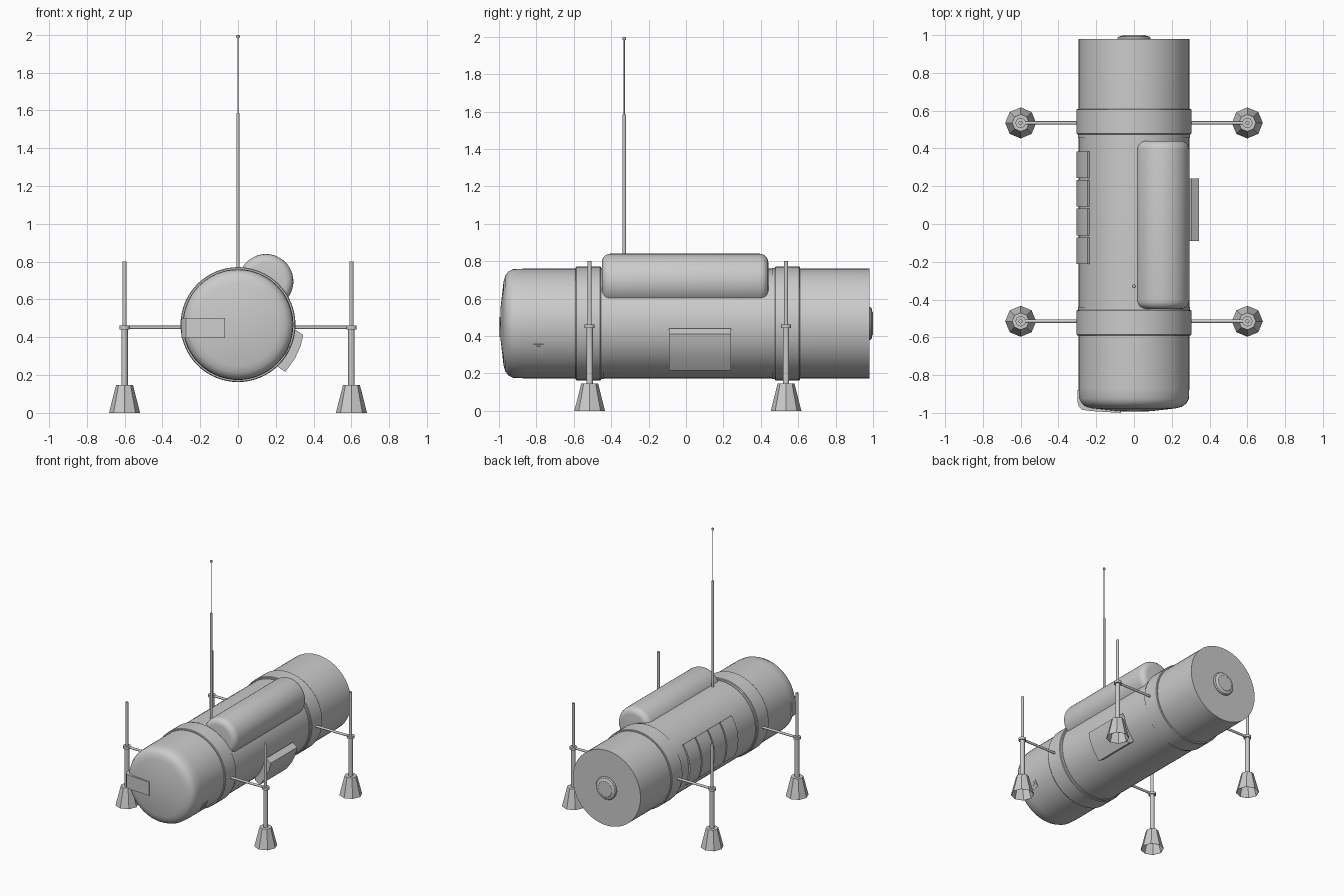
import bpy, bmesh
from math import sin, cos, pi, radians
from mathutils import Vector

if "Cube" in bpy.data.objects:
    bpy.data.objects.remove(bpy.data.objects["Cube"])

CZ = 0.467   # height of the hull axis
R = 0.293    # hull radius


def finish(name, bm, smooth=True, fix=True):
    if fix:
        bmesh.ops.recalc_face_normals(bm, faces=bm.faces)
    me = bpy.data.meshes.new(name)
    bm.to_mesh(me)
    bm.free()
    ob = bpy.data.objects.new(name, me)
    bpy.context.collection.objects.link(ob)
    if smooth:
        bpy.ops.object.select_all(action='DESELECT')
        bpy.context.view_layer.objects.active = ob
        ob.select_set(True)
        bpy.ops.object.shade_smooth_by_angle(angle=radians(35))
    return ob


def lathe(name, profile, origin, axis='Z', n=64, smooth=True, fix=True):
    """Spin (radius, distance) points around an axis; radius 0 closes to a point."""
    bm = bmesh.new()
    o = Vector(origin)

    def place(r, h, a):
        c, s = r * cos(a), r * sin(a)
        return o + Vector({'X': (h, c, s), 'Y': (c, h, s), 'Z': (c, s, h)}[axis])

    rings = []
    for r, h in profile:
        count = 1 if r == 0 else n
        rings.append([bm.verts.new(place(r, h, 2 * pi * i / n)) for i in range(count)])
    for a, b in zip(rings, rings[1:]):
        for i in range(n):
            j = (i + 1) % n
            q = [a[i % len(a)], a[j % len(a)], b[j % len(b)], b[i % len(b)]]
            bm.faces.new(list(dict.fromkeys(q)))
    return finish(name, bm, smooth, fix)


def rod(name, r, h0, h1, origin, axis='Z', n=16):
    return lathe(name, [(0, h0), (r, h0), (r, h1), (0, h1)], origin, axis, n)


def extrude(name, outline, vec, smooth=True):
    """Extrude a closed 3D outline along a vector."""
    bm = bmesh.new()
    face = bm.faces.new([bm.verts.new(p) for p in outline])
    res = bmesh.ops.extrude_face_region(bm, geom=[face])
    bmesh.ops.translate(bm, vec=vec, verts=[v for v in res['geom'] if isinstance(v, bmesh.types.BMVert)])
    bm.faces.ensure_lookup_table()
    if face.is_valid is False or len(bm.faces) < len(outline) + 2:
        bm.faces.new([v for v in bm.verts][:len(outline)])
    return finish(name, bm, smooth)


def hull_plate(name, a0, a1, r0, r1, y0, y1, n=10):
    """Curved plate hugging the hull between two angles (degrees)."""
    angs = [radians(a0 + (a1 - a0) * i / n) for i in range(n + 1)]
    pts = [(r1 * cos(a), y0, CZ + r1 * sin(a)) for a in angs]
    pts += [(r0 * cos(a), y0, CZ + r0 * sin(a)) for a in reversed(angs)]
    return extrude(name, pts, (0, y1 - y0, 0))


# Main hull with shallow rounded nose
hull_axis = (0, 0, CZ)
lathe("hull", [(0, -0.994), (0.09, -0.991), (0.22, -0.976), (0.255, -0.967), (0.278, -0.95),
               (0.29, -0.925), (R, -0.87), (R, 0.98), (0, 0.98)], hull_axis, 'Y')

# Rear hatch button
lathe("rear_port", [(0.088, 0.975), (0.088, 0.985), (0.082, 0.993), (0.066, 0.995),
                    (0.06, 1.0), (0, 1.0)], hull_axis, 'Y', 32)

# Support bands, each with a thin lip on its inner side
for tag, yc, s in (("front", -0.515, 1), ("rear", 0.535, -1)):
    prof = [(0.28, -0.075), (0.3, -0.075), (0.304, -0.07), (0.304, 0.056), (0.3, 0.06),
            (0.297, 0.06), (0.297, 0.076), (0.28, 0.076)]
    lathe(tag + "_band", [(r, yc + s * h) for r, h in prof], hull_axis, 'Y')

# Saddle tank on the upper right
TR = 0.145
cap = [(TR - 0.045 + 0.045 * sin(t * pi / 10), 0.045 * (1 - cos(t * pi / 10))) for t in range(6)]
lathe("side_tank", [(0, -0.45)] + [(r, -0.45 + h) for r, h in cap]
      + [(r, 0.44 - h) for r, h in reversed(cap)] + [(0, 0.44)], (0.148, 0, 0.695), 'Y', 48)

# Equipment box on the lower right
pts = [(0.305, 0.44), (0.345, 0.412), (0.332, 0.355), (0.3, 0.285), (0.25, 0.217), (0.208, 0.245), (0.24, 0.36)]
extrude("equipment_box", [(x, -0.09, z) for x, z in pts], (0, 0.33, 0))

# Four curved panels on the left side
for i in range(4):
    y = -0.212 + i * 0.152
    hull_plate("side_panel_%d" % (i + 1), 144, 206, 0.28, 0.304, y, y + 0.141)

# Small service latch on the right of the nose
hull_plate("latch_plate", -33, -22, 0.28, 0.297, -0.815, -0.762, 4)
hull_plate("latch_handle", -28, -24, 0.28, 0.302, -0.8, -0.777, 2)

# Plate wrapping from the nose onto the left side
outer = [(-0.3, -0.88), (-0.3, -0.935), (-0.293, -0.965), (-0.275, -0.983), (-0.23, -0.99), (-0.07, -1.0)]
inner = [(-0.07, -0.982), (-0.225, -0.972), (-0.262, -0.962), (-0.28, -0.935), (-0.286, -0.88)]
extrude("nose_plate", [(x, y, 0.395) for x, y in outer + inner], (0, 0, 0.107))

# Whip antenna
mast = (0, -0.33, 0)
rod("antenna_base", 0.009, 0.74, 1.585, mast, n=12)
rod("antenna_whip", 0.003, 1.58, 1.985, mast, n=8)
lathe("antenna_tip", [(0, 1.98), (0.008, 1.983), (0.01, 1.99), (0.008, 1.997), (0, 2.0)], mast, n=12)

# Four landing legs: arm, collar, struts and hollow eight-sided foot
for sx, side in ((1, "right"), (-1, "left")):
    for y, end in ((-0.515, "front"), (0.535, "rear")):
        tag = "%s_%s_" % (end, side)
        foot = (sx * 0.6, y, 0)
        rod(tag + "arm", 0.009, sx * 0.28, sx * 0.625, (0, y, 0.452), 'X')
        rod(tag + "collar", 0.027, 0.442, 0.461, foot)
        rod(tag + "lower_strut", 0.017, 0.13, 0.445, foot)
        rod(tag + "upper_strut", 0.011, 0.455, 0.8, foot)
        lathe(tag + "foot", [(0, 0.14), (0.04, 0.14), (0.08, 0.0), (0.082, 0.0), (0.045, 0.147), (0, 0.147)],
              foot, n=8, smooth=False)
